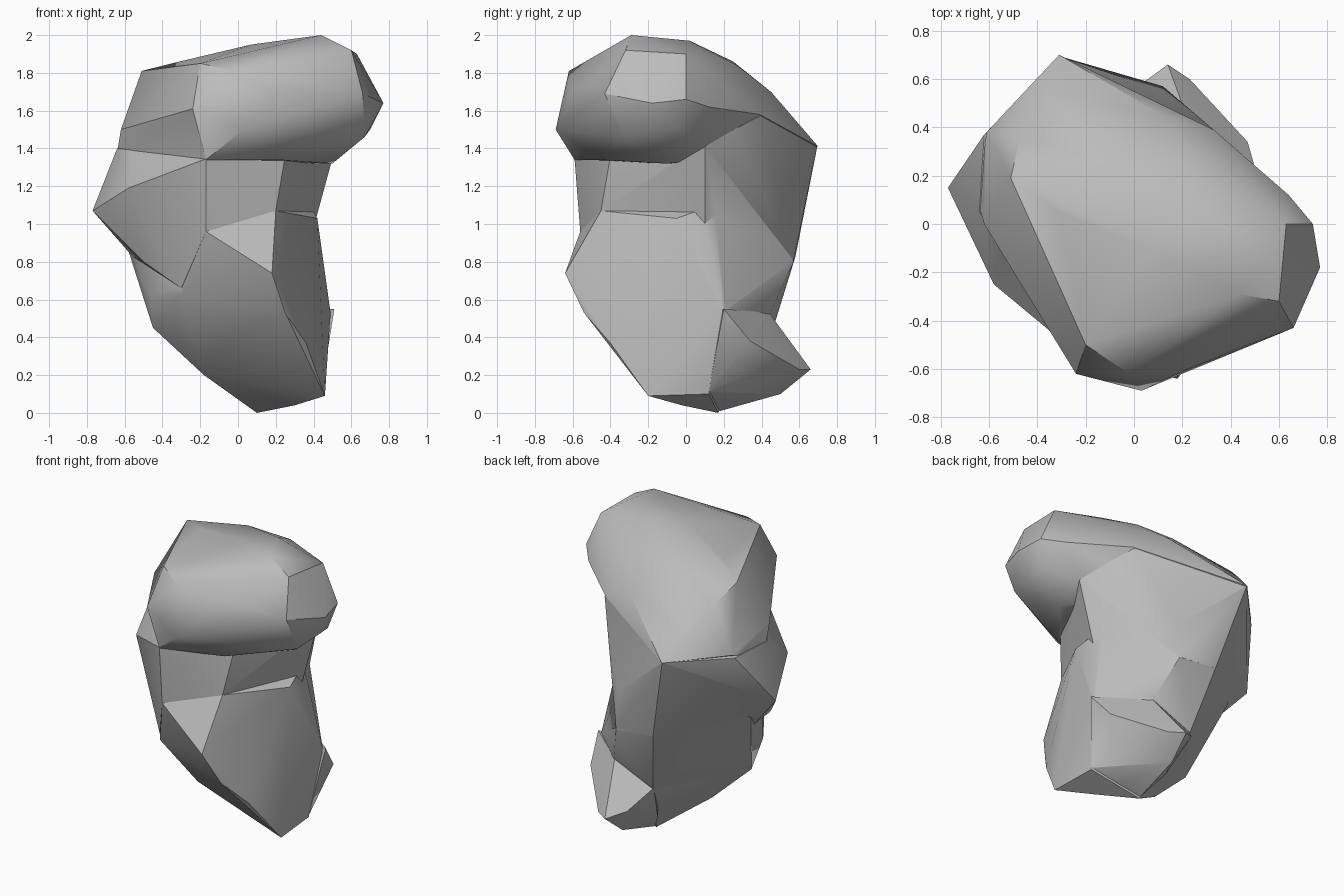
import bpy, bmesh, math

if "Cube" in bpy.data.objects:
    bpy.data.objects.remove(bpy.data.objects["Cube"], do_unlink=True)

stone = bpy.data.materials.new("grey_stone")
stone.use_nodes = True
stone.diffuse_color = (0.5, 0.5, 0.5, 1)
stone.node_tree.nodes["Principled BSDF"].inputs["Base Color"].default_value = (0.5, 0.5, 0.5, 1)


def hull(name, corners):
    """Convex faceted lump through a few corner points."""
    bm = bmesh.new()
    for c in corners:
        bm.verts.new(c)
    res = bmesh.ops.convex_hull(bm, input=bm.verts)
    loose = {g for g in res["geom_interior"] + res["geom_unused"] if isinstance(g, bmesh.types.BMVert)}
    bmesh.ops.delete(bm, geom=list(loose), context='VERTS')
    bmesh.ops.recalc_face_normals(bm, faces=bm.faces)
    me = bpy.data.meshes.new(name)
    bm.to_mesh(me)
    bm.free()
    ob = bpy.data.objects.new(name, me)
    bpy.context.collection.objects.link(ob)
    me.materials.append(stone)
    return ob


# Overhanging upper lobe
rock = hull("rock", [
    (0.44, -0.29, 2.0), (0.28, 0.02, 1.97), (0.07, -0.1, 1.95), (0.60, -0.32, 1.92), (0.63, 0.0, 1.90),
    (0.77, -0.18, 1.64), (0.74, 0.0, 1.66), (0.66, -0.43, 1.69), (0.64, 0.12, 1.62), (0.67, -0.33, 1.46),
    (0.70, -0.05, 1.50), (0.50, -0.10, 1.32), (0.52, 0.10, 1.41), (0.22, -0.46, 1.34), (0.03, -0.69, 1.50),
    (0.20, -0.61, 1.69), (0.44, -0.51, 1.74), (-0.17, -0.59, 1.34), (-0.24, -0.62, 1.61),
    (-0.20, -0.50, 1.85), (-0.02, -0.62, 1.81), (0.20, 0.27, 1.84), (-0.1, 0.25, 1.86),
    (0.33, 0.39, 1.58), (0.12, 0.45, 1.70), (-0.31, 0.70, 1.41), (-0.36, 0.55, 1.56),
    (-0.51, 0.19, 1.81), (-0.47, 0.36, 1.72), (-0.31, 0.05, 1.86), (-0.62, 0.0, 1.50),
    (-0.61, 0.38, 1.42), (-0.65, 0.1, 1.32)])

# Waist and back, with the point on its side
waist = hull("waist", [
    (-0.17, -0.59, 1.345), (-0.17, -0.56, 0.96), (0.20, -0.45, 1.07), (0.32, -0.08, 1.07), (0.40, 0.17, 1.18),
    (0.25, -0.40, 1.36), (0.52, 0.10, 1.42), (0.33, 0.39, 1.57), (0.12, 0.44, 1.69), (0.0, 0.57, 1.29),
    (0.12, 0.55, 1.04), (-0.31, 0.695, 1.41), (-0.32, 0.55, 1.16), (-0.77, 0.15, 1.07), (-0.58, -0.25, 1.19),
    (-0.62, 0.37, 1.40), (-0.64, 0.05, 1.40), (-0.56, 0.08, 0.83), (-0.50, -0.18, 0.80), (-0.16, 0.58, 0.83),
    (0.12, 0.57, 0.81), (0.40, 0.10, 0.98), (-0.30, -0.40, 0.66), (0.1, -0.4, 0.75)])

# Lower lobe
base = hull("base", [
    (0.20, -0.45, 1.07), (-0.17, -0.56, 0.96), (0.18, -0.64, 0.74), (0.25, -0.54, 0.53), (0.36, -0.40, 0.37),
    (0.46, -0.20, 0.09), (0.30, -0.02, 0.04), (0.10, 0.17, 0.0), (0.44, 0.12, 0.10), (0.49, 0.20, 0.53),
    (0.43, 0.08, 0.80), (0.42, -0.05, 1.03), (0.38, 0.15, 1.10), (0.12, 0.55, 1.03), (0.12, 0.57, 0.80),
    (-0.16, 0.58, 0.83), (-0.07, 0.45, 0.41), (0.22, 0.45, 0.54), (-0.30, -0.40, 0.62), (-0.06, -0.34, 0.38),
    (-0.18, -0.02, 0.20), (-0.45, -0.05, 0.45), (-0.46, -0.16, 0.62), (-0.60, 0.17, 0.92), (-0.32, 0.52, 1.10)])

# Foot jutting out at the back
foot = hull("foot", [
    (0.14, 0.66, 0.23), (0.10, 0.58, 0.31), (0.03, 0.58, 0.28), (0.12, 0.50, 0.10), (0.23, 0.60, 0.23),
    (0.25, 0.53, 0.34), (0.47, 0.34, 0.38), (0.51, 0.20, 0.55), (0.44, 0.12, 0.11), (0.40, 0.27, 0.18),
    (0.22, 0.44, 0.53), (-0.07, 0.44, 0.41), (0.10, 0.18, 0.01), (0.0, 0.30, 0.15), (0.1, 0.1, 0.5)])

# Fuse the lumps into one faceted boulder
bpy.context.view_layer.objects.active = rock
rock.select_set(True)
for part in (waist, base, foot):
    mod = rock.modifiers.new("fuse", 'BOOLEAN')
    mod.operation = 'UNION'
    mod.solver = 'EXACT'
    mod.object = part
    bpy.ops.object.modifier_apply(modifier=mod.name)
    bpy.data.objects.remove(part, do_unlink=True)

bpy.ops.object.select_all(action='DESELECT')
rock.select_set(True)
bpy.ops.object.shade_smooth_by_angle(angle=math.radians(30))
